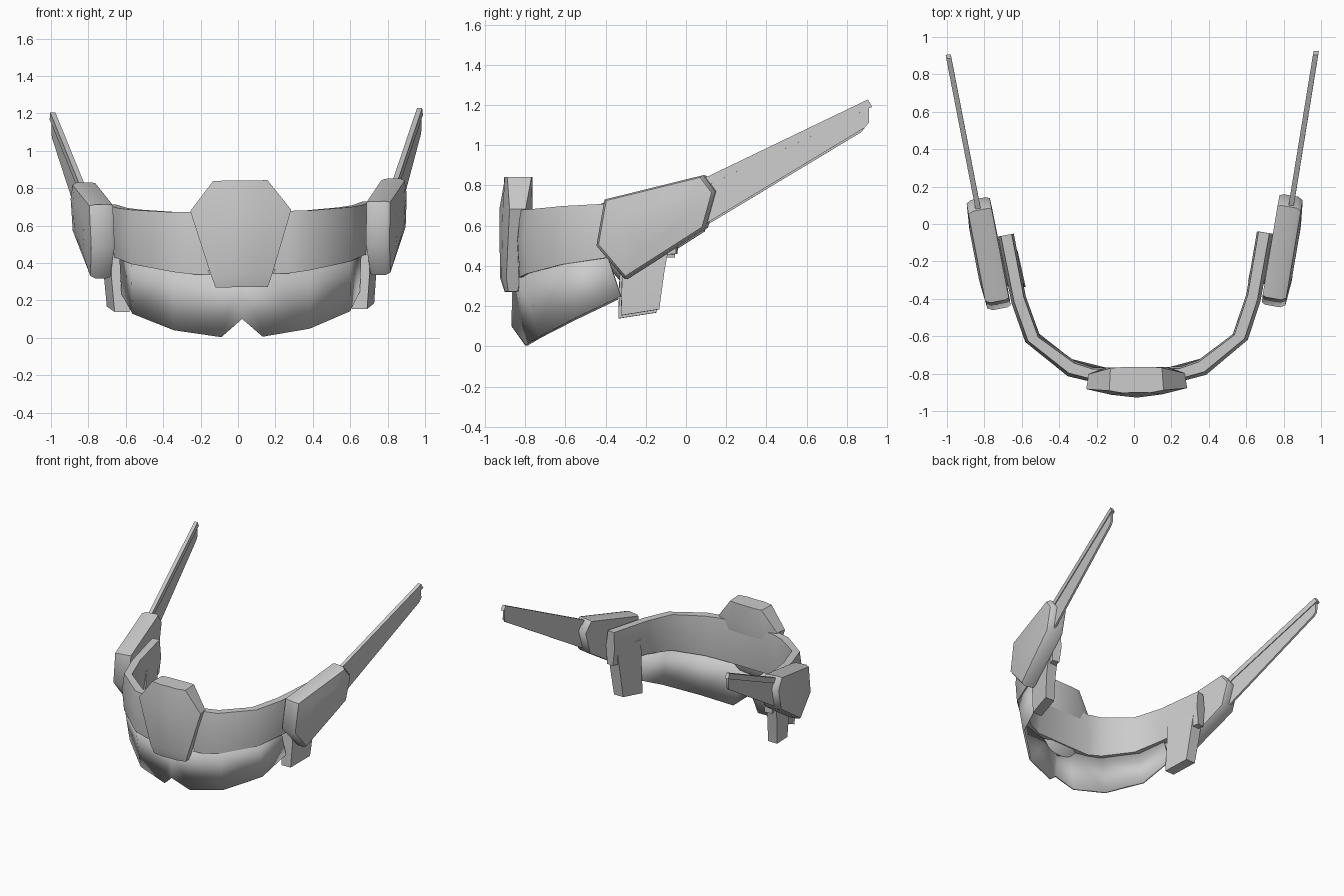
import bpy, bmesh, math
from mathutils import Matrix, Vector

if "Cube" in bpy.data.objects:
    bpy.data.objects.remove(bpy.data.objects["Cube"])

# The whole headpiece sits very slightly turned and rolled
TILT = (Matrix.Translation((0.014, 0, 0.001)) @ Matrix.Rotation(0.01, 4, 'Z')
        @ Matrix.Rotation(-0.012, 4, 'Y'))


def loft(name, rings, closed=True, caps=(True, True), angle=40, solid=0):
    """Skin a list of point rings, then mirror the half across x = 0."""
    bm = bmesh.new()
    vs = [[bm.verts.new(p) for p in r] for r in rings]
    n = len(rings[0])
    for a, b in zip(vs, vs[1:]):
        for i in range(n if closed else n - 1):
            j = (i + 1) % n
            bm.faces.new((a[i], a[j], b[j], b[i]))
    if caps[0]:
        bm.faces.new(vs[0])
    if caps[1]:
        bm.faces.new(vs[-1][::-1])
    bmesh.ops.recalc_face_normals(bm, faces=bm.faces)
    me = bpy.data.meshes.new(name)
    bm.to_mesh(me)
    bm.free()
    ob = bpy.data.objects.new(name, me)
    bpy.context.collection.objects.link(ob)
    bpy.ops.object.select_all(action='DESELECT')
    ob.select_set(True)
    bpy.context.view_layer.objects.active = ob
    bpy.ops.object.shade_smooth_by_angle(angle=math.radians(angle))
    mir = ob.modifiers.new("mirror", 'MIRROR')
    mir.merge_threshold = 0.002
    if solid:
        s = ob.modifiers.new("thickness", 'SOLIDIFY')
        s.thickness = solid
        s.offset = 0
    ob.matrix_world = TILT
    return ob


# Padded band: outer xy, inner xy, top z, bottom z along half the U
stations = [
    (0, -.85, 0, -.765, .68, .34), (.25, -.84, .23, -.765, .675, .34),
    (.37, -.81, .33, -.73, .675, .355), (.595, -.625, .515, -.595, .69, .40),
    (.665, -.42, .59, -.38, .70, .43), (.735, -.06, .65, -.045, .72, .45)]
section = [(.12, 1), (.8, 1), (1, .55), (.85, 0), (.2, 0), (0, .5)]
rings = []
for ox, oy, ix, iy, top, bot in stations:
    rings.append([(ix + (ox - ix) * t, iy + (oy - iy) * t, bot + (top - bot) * h)
                  for t, h in section])
loft("band", rings, caps=(False, True), angle=60)

# Thin lower visor with a notch at the centre
visor = [((0, -.855, .36), (0, -.86, .10)), ((.11, -.84, .36), (.11, -.79, .005)),
         ((.36, -.785, .37), (.36, -.725, .045)), ((.58, -.605, .42), (.575, -.55, .135)),
         ((.64, -.40, .45), (.63, -.33, .24))]
loft("visor", visor, closed=False, caps=(False, False), solid=0.016)

# Brow plate: z, half width, front centre y, front edge y, back edge y, back y
plate = [(.84, .145, -.90, -.89, -.77, -.765), (.68, .27, -.928, -.88, -.80, -.765),
         (.34, .165, -.925, -.895, -.82, -.79), (.27, .14, -.90, -.885, -.84, -.83)]
loft("brow_plate", [[(0, fc, z), (w * .5, (fc + fe) / 2 - .008, z), (w, fe, z),
                     (w * .95, be, z), (w * .6, bc, z), (0, bc, z)]
                    for z, w, fc, fe, be, bc in plate], closed=False, angle=50)

# Band end legs
loft("end_leg", [
    [(.60, -.31, .58), (.69, -.31, .58), (.735, -.075, .58), (.65, -.075, .58)],
    [(.60, -.325, .33), (.69, -.325, .33), (.73, -.115, .36), (.645, -.115, .36)],
    [(.595, -.33, .145), (.675, -.33, .145), (.715, -.14, .175), (.635, -.14, .175)]])

# Side pods: six-sided outline from the inner face to a chamfered outer face
outline = [(-.42, .72), (.07, .84), (.13, .76), (.08, .58), (-.32, .325), (-.46, .49)]
cy, cz = -.16, .61


def pod_ring(scale, depth, lift=0):
    pts = []
    for y, z in outline:
        y, z = cy + (y - cy) * scale, cz + (z - cz) * scale
        tuck = max(0, .5 - z) * .12 * lift
        pts.append((.67 + .18 * (y + .46) + depth - tuck, y + .025 - depth * .18, z))
    return pts


loft("side_pod", [pod_ring(.97, 0), pod_ring(1.0, .02), pod_ring(1.0, .10, 1),
                  pod_ring(.95, .125, 1), pod_ring(.5, .137, 1)], angle=50)


# Swept blades: a square rod with a thin fin beneath
def blade_x(y):
    return .83 + (y - .05) * .178


def slab(pts, half):
    return [[(blade_x(y) + s * half, y, z) for y, z in pts] for s in (-1, 1)]


loft("blade_rod", slab([(.04, .805), (.895, 1.215), (.915, 1.178), (.058, .768)], .014))
loft("blade_fin", slab([(.03, .78), (.90, 1.185), (.90, 1.10), (.88, 1.075),
                        (.10, .605), (.03, .565)], .008))
